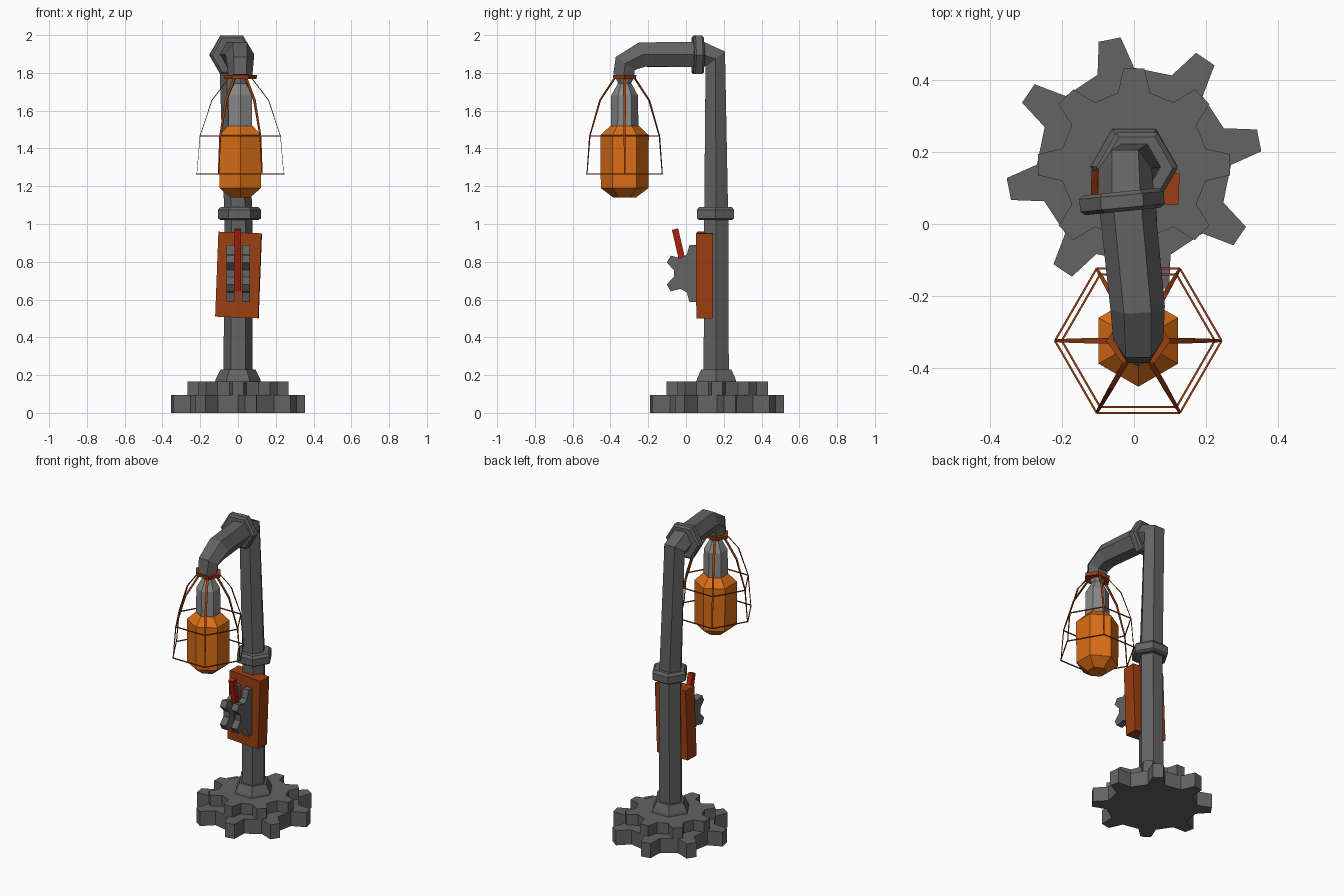
import bpy, bmesh
from math import sin, cos, pi, radians
from mathutils import Vector, Matrix, Euler

cube = bpy.data.objects.get("Cube")
if cube:
    bpy.data.objects.remove(cube, do_unlink=True)


def material(name, r, g, b):
    m = bpy.data.materials.new(name)
    m.use_nodes = True
    m.diffuse_color = (r, g, b, 1)
    bsdf = next(n for n in m.node_tree.nodes if n.type == 'BSDF_PRINCIPLED')
    bsdf.inputs["Base Color"].default_value = (r, g, b, 1)
    return m


IRON = material("dark iron", 0.125, 0.125, 0.125)
STEEL = material("light steel", 0.25, 0.25, 0.25)
AMBER = material("amber glass", 0.70, 0.155, 0.008)
RUST = material("rust", 0.33, 0.05, 0.006)
RED = material("red paint", 0.40, 0.016, 0.006)


def finish(name, bm, mat):
    bmesh.ops.recalc_face_normals(bm, faces=bm.faces)
    mesh = bpy.data.meshes.new(name)
    bm.to_mesh(mesh)
    bm.free()
    mesh.materials.append(mat)
    obj = bpy.data.objects.new(name, mesh)
    bpy.context.collection.objects.link(obj)
    return obj


def loft(name, rings, mat):
    """Skin a list of point rings and cap both ends."""
    bm = bmesh.new()
    rows = [[bm.verts.new(p) for p in ring] for ring in rings]
    n = len(rows[0])
    for a, b in zip(rows, rows[1:]):
        for i in range(n):
            j = (i + 1) % n
            bm.faces.new((a[i], a[j], b[j], b[i]))
    bm.faces.new(rows[0])
    bm.faces.new(rows[-1])
    return finish(name, bm, mat)


def lathe(name, centre, profile, mat, turn=0.0, squash=1.0):
    """Six-sided upright solid from (radius, z) pairs."""
    cx, cy = centre
    rings = [[(cx + r * cos(turn + k * pi / 3), cy + squash * r * sin(turn + k * pi / 3), z)
              for k in range(6)] for r, z in profile]
    return loft(name, rings, mat)


def tube(name, path, radii, mat, side=Vector((1, 0, 0)), flat=1.0, sides=6):
    """Sweep a polygon along a path; its wide axis follows the side vector."""
    pts = [Vector(p) for p in path]
    rings = []
    for i, p in enumerate(pts):
        before = (p - pts[i - 1]).normalized() if i else Vector()
        after = (pts[i + 1] - p).normalized() if i + 1 < len(pts) else Vector()
        t = (before + after).normalized()
        u = (side - t * side.dot(t)).normalized()
        v = t.cross(u)
        ring = []
        for k in range(sides):
            a = 2 * pi * k / sides + (pi / 4 if sides == 4 else 0)
            ring.append(p + radii[i] * (u * cos(a) + v * sin(a) * flat))
        rings.append(ring)
    return loft(name, rings, mat)


def gear(name, teeth, root, tip, root_half, tip_half, depth, turn, matrix):
    """Flat gear in local xy, from z = 0 up to depth."""
    outline = []
    for k in range(teeth):
        spin = Matrix.Rotation(turn + 2 * pi * k / teeth, 3, 'Z')
        for x, y in ((root, -root_half), (tip, -tip_half), (tip, tip_half), (root, root_half)):
            outline.append(spin @ Vector((x, y, 0)))
    rings = [[matrix @ (p + Vector((0, 0, z))) for p in outline] for z in (0, depth)]
    return loft(name, rings, IRON)


def box(name, size, location, rotation, mat):
    bm = bmesh.new()
    m = Matrix.LocRotScale(Vector(location), Euler([radians(a) for a in rotation]), Vector(size))
    bmesh.ops.create_cube(bm, size=1, matrix=m)
    return finish(name, bm, mat)


# Stacked gear base
POST = (0, 0.16)
gear("base_gear", 8, 0.265, 0.355, 0.052, 0.031, 0.095, radians(11),
     Matrix.Translation((0, 0.165, 0)))
gear("upper_base_gear", 8, 0.20, 0.268, 0.045, 0.029, 0.072, 0,
     Matrix.Translation((0, 0.165, 0.093)))
lathe("base_collar", POST, [(0.122, 0.16), (0.118, 0.18), (0.092, 0.23)], IRON)

# Leaning post with the bent arm
tube("post_and_arm",
     [(0, 0.16, 0.2), (0.003, 0.16, 1.0), (-0.025, 0.155, 1.875), (-0.022, 0.08, 1.898),
      (0.01, -0.232, 1.897), (0.012, -0.322, 1.85), (0.012, -0.33, 1.785)],
     [0.077, 0.074, 0.074, 0.078, 0.076, 0.07, 0.064], IRON)

# Pipe flanges
lathe("post_flange", (0.008, 0.156),
      [(0.098, 1.02), (0.114, 1.03), (0.114, 1.075), (0.100, 1.09)], IRON)
tube("arm_flange", [(-0.036, 0.09, 1.895), (-0.035, 0.08, 1.895), (-0.032, 0.045, 1.895),
                    (-0.031, 0.035, 1.895)], [0.105, 0.118, 0.118, 0.105], IRON)

# Bulb and socket
LAMP = (0.012, -0.325)
lathe("bulb", LAMP, [(0.06, 1.14), (0.126, 1.19), (0.128, 1.47), (0.075, 1.52)], AMBER, pi / 2)
lathe("socket", LAMP, [(0.073, 1.515), (0.071, 1.68), (0.035, 1.745), (0.055, 1.79)],
      STEEL, pi / 2)

# Wire cage: top band, six ribs and two hoops
lathe("cage_band", LAMP, [(0.085, 1.767), (0.09, 1.788)], RUST, 0, 0.8)


def cage_point(k, r, z):
    a = k * pi / 3
    return (LAMP[0] + r * cos(a), LAMP[1] + r * sin(a), z)


for k in range(6):
    a = k * pi / 3
    path = [cage_point(k, r, z) for r, z in
            ((0.055, 1.78), (0.15, 1.655), (0.213, 1.465), (0.23, 1.265))]
    tube("cage_rib_%d" % (k + 1), path, [0.011, 0.010, 0.007, 0.005], RUST,
         Vector((-sin(a), cos(a), 0)), 0.3, 4)
for name, r, z in (("cage_upper_hoop", 0.213, 1.465), ("cage_lower_hoop", 0.232, 1.265)):
    for k in range(6):
        tube("%s_%d" % (name, k + 1), [cage_point(k, r, z), cage_point(k + 1, r, z)],
             [0.004, 0.004], RUST, Vector((0, 0, 1)), 1, 4)

# Switch box with a pair of gears and the lever
box("switch_box", (0.228, 0.088, 0.45), (0.003, 0.102, 0.73), (0, 2.2, -2), RUST)
for name, x in (("left_switch_gear", 0.022), ("right_switch_gear", -0.06)):
    facing = Matrix.Translation((x, 0.04, 0.738)) @ Matrix.Rotation(pi / 2, 4, 'Y')
    gear(name, 6, 0.1, 0.152, 0.036, 0.021, 0.042, 0, facing)
box("lever", (0.034, 0.034, 0.33), (-0.001, -0.021, 0.812), (13, 0, 0), RED)
